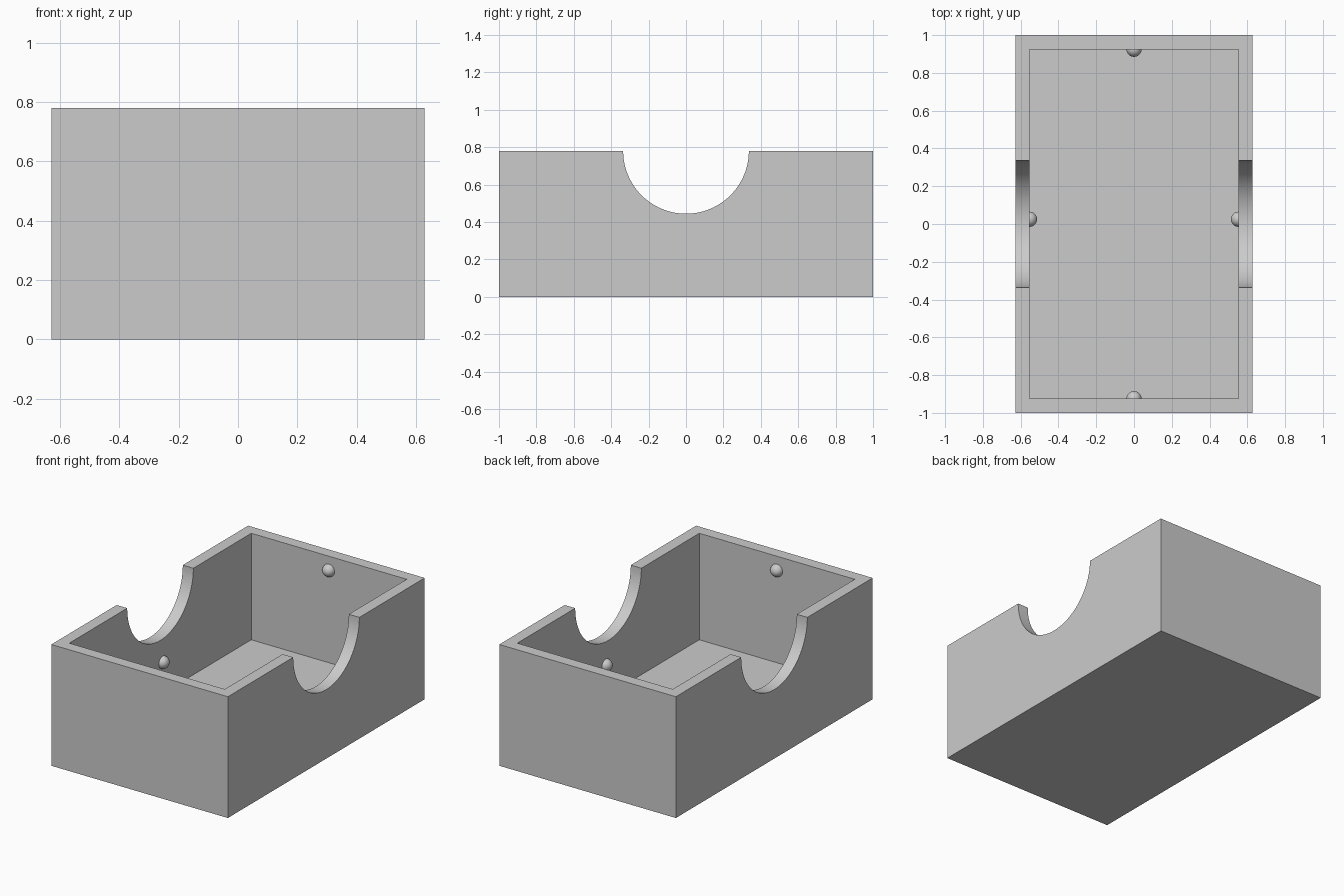
import bpy
import bmesh
from math import radians
from mathutils import Matrix, Vector

cube = bpy.data.objects.get("Cube")
if cube:
    bpy.data.objects.remove(cube, do_unlink=True)

HALF_X, HALF_Y, HEIGHT = 0.628, 1.0, 0.78
WALL, FLOOR = 0.075, 0.095
NOTCH_RADIUS = 0.336
BUMP_RADIUS = 0.04

grey = bpy.data.materials.new("plain grey")
grey.use_nodes = True
colour = (0.6, 0.6, 0.6, 1.0)
grey.diffuse_color = colour
grey.node_tree.nodes["Principled BSDF"].inputs["Base Color"].default_value = colour


def make_object(name, bm):
    bmesh.ops.recalc_face_normals(bm, faces=bm.faces)
    mesh = bpy.data.meshes.new(name)
    bm.to_mesh(mesh)
    bm.free()
    obj = bpy.data.objects.new(name, mesh)
    bpy.context.collection.objects.link(obj)
    return obj


def activate(obj):
    bpy.ops.object.select_all(action='DESELECT')
    obj.select_set(True)
    bpy.context.view_layer.objects.active = obj


def box(name, half_x, half_y, bottom, top):
    bm = bmesh.new()
    place = Matrix.Translation((0, 0, (bottom + top) / 2))
    size = Matrix.Diagonal((2 * half_x, 2 * half_y, top - bottom, 1))
    bmesh.ops.create_cube(bm, size=1, matrix=place @ size)
    return make_object(name, bm)


def subtract(obj, cutter):
    cutter.hide_render = True
    activate(obj)
    mod = obj.modifiers.new("cut", 'BOOLEAN')
    mod.operation = 'DIFFERENCE'
    mod.solver = 'EXACT'
    mod.object = cutter
    bpy.ops.object.modifier_apply(modifier=mod.name)
    bpy.data.objects.remove(cutter, do_unlink=True)


def finish(obj):
    obj.data.materials.clear()
    obj.data.materials.append(grey)
    activate(obj)
    bpy.ops.object.shade_smooth_by_angle(angle=radians(30))


# Open tray with thick walls
tray = box("tray", HALF_X, HALF_Y, 0, HEIGHT)
subtract(tray, box("cavity_cutter", HALF_X - WALL, HALF_Y - WALL, FLOOR, HEIGHT + 0.2))

# Half-round notches through both long walls
bm = bmesh.new()
bmesh.ops.create_cone(
    bm, cap_ends=True, segments=96, radius1=NOTCH_RADIUS, radius2=NOTCH_RADIUS, depth=2,
    matrix=Matrix.Translation((0, 0, HEIGHT)) @ Matrix.Rotation(radians(90), 4, 'Y'))
subtract(tray, make_object("notch_cutter", bm))
finish(tray)


# Half-sphere snap bumps on the inner wall faces
def bump(name, centre, inward):
    bm = bmesh.new()
    bmesh.ops.create_uvsphere(bm, u_segments=32, v_segments=16, radius=BUMP_RADIUS,
                              matrix=Matrix.Translation(centre))
    bmesh.ops.bisect_plane(bm, geom=bm.verts[:] + bm.edges[:] + bm.faces[:], dist=1e-5,
                           plane_co=centre, plane_no=inward, clear_inner=True)
    finish(make_object(name, bm))


for side, sign in (("left", 1), ("right", -1)):
    bump(side + "_bump", Vector((sign * (HALF_X - WALL), 0.025, 0.295)), Vector((-sign, 0, 0)))
for side, sign in (("back", 1), ("front", -1)):
    bump(side + "_bump", Vector((0, sign * (HALF_Y - WALL), 0.69)), Vector((0, -sign, 0)))
